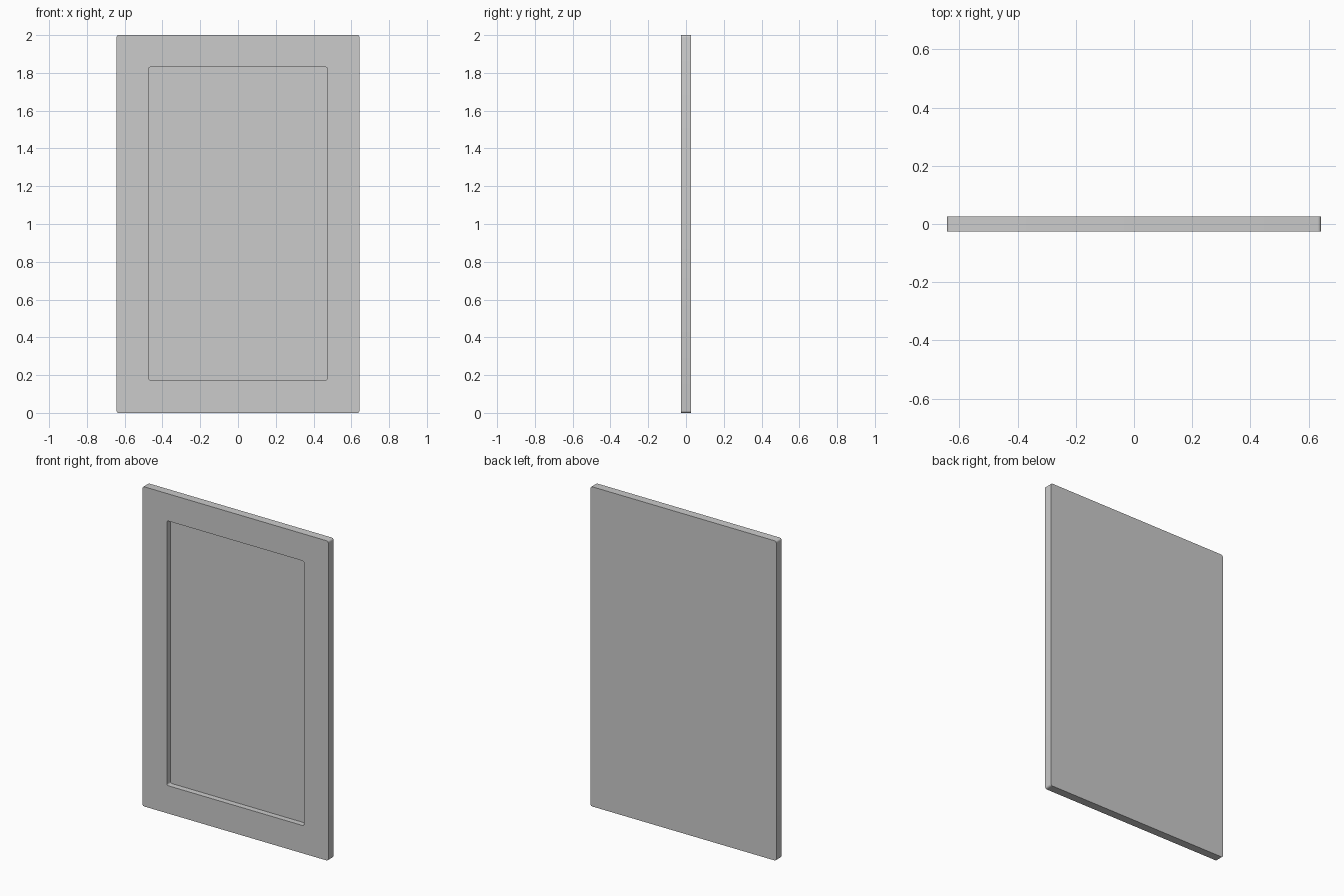
import bpy, bmesh, math

if "Cube" in bpy.data.objects:
    bpy.data.objects.remove(bpy.data.objects["Cube"])

W, H, T = 0.643, 2.0, 0.026      # half width, height, half thickness
OX, Z0, Z1 = 0.474, 0.174, 1.83  # opening half width, bottom, top
DEPTH = 0.036                    # recess depth
SEG = 4


def rounded_rect(hw, z0, z1, r):
    """Outline of a rectangle with rounded corners in the XZ plane."""
    pts = []
    corners = [(hw - r, z1 - r), (-hw + r, z1 - r), (-hw + r, z0 + r), (hw - r, z0 + r)]
    for i, (cx, cz) in enumerate(corners):
        for k in range(SEG + 1):
            a = math.pi / 2 * (i + k / SEG)
            pts.append((cx + r * math.cos(a), cz + r * math.sin(a)))
    return pts


def loft(name, rings):
    """Join successive (outline, y) rings, capping those at both ends."""
    bm = bmesh.new()
    loops = [[bm.verts.new((x, y, z)) for x, z in pts] for pts, y in rings]
    n = len(loops[0])
    for a, b in zip(loops, loops[1:]):
        for i in range(n):
            j = (i + 1) % n
            bm.faces.new((a[i], a[j], b[j], b[i]))
    bm.faces.new(loops[0])
    bm.faces.new(loops[-1])
    bmesh.ops.recalc_face_normals(bm, faces=bm.faces[:])
    me = bpy.data.meshes.new(name)
    bm.to_mesh(me)
    bm.free()
    ob = bpy.data.objects.new(name, me)
    bpy.context.collection.objects.link(ob)
    bpy.context.view_layer.objects.active = ob
    ob.select_set(True)
    bpy.ops.object.shade_smooth_by_angle(angle=math.radians(30))
    ob.select_set(False)
    return ob


# Framed panel: back face, outer edge, front border, recess wall, recess floor
outer = rounded_rect(W, 0, H, 0.012)
opening = rounded_rect(OX, Z0, Z1, 0.01)
loft("framed_panel", [(outer, T), (outer, -T), (opening, -T), (opening, -T + DEPTH)])
